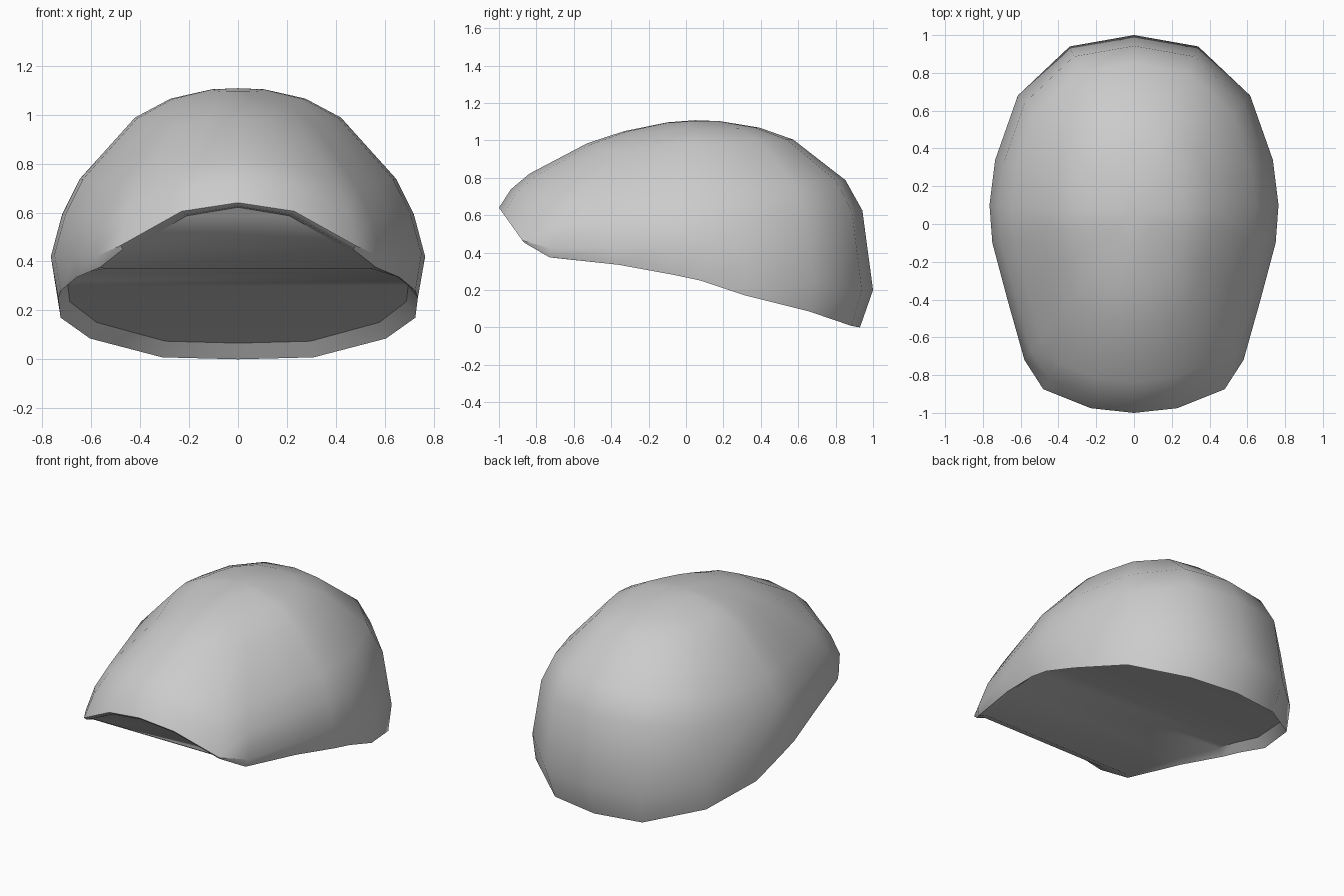
import bpy, bmesh, math

if "Cube" in bpy.data.objects:
    bpy.data.objects.remove(bpy.data.objects["Cube"])

# Right half of the shell, from front centre to back centre
widest = [(0, -1, .64), (.23, -.975, .605), (.48, -.875, .465), (.58, -.72, .42),
          (.67, -.4, .42), (.75, -.1, .43), (.765, .1, .42), (.735, .34, .35),
          (.615, .68, .25), (.34, .94, .2), (0, 1, .2)]
rim = [(0, -.985, .625), (.22, -.96, .59), (.47, -.86, .45), (.565, -.73, .375),
       (.66, -.36, .335), (.725, -.06, .28), (.735, .08, .25), (.725, .32, .17),
       (.605, .66, .085), (.31, .885, .008), (0, .93, 0)]
CROWN_Y, CROWN_Z = .05, 1.108
RINGS = [.94, .845, .55, .36, .14]


def dome_point(w, s):
    """Point on the dome between the widest ring (s=1) and the crown (s=0)."""
    x, y, z = w
    t = abs(y)
    if y > 0:
        t = t * t * (3 - 2 * t)
    end_a, end_b = (1.7, .68) if y < 0 else (2.1, .36)
    a, b = 2.4 + (end_a - 2.4) * t, .71 + (end_b - .71) * t
    return (x * s, CROWN_Y + (y - CROWN_Y) * s, z + (CROWN_Z - z) * (1 - s ** a) ** b)


def lip_point(p):
    """Rim point folded inward and up, more so towards the back."""
    x, y, z = p
    k = 1 - .04 / math.hypot(x, y)
    return (x * k, y * k, z + .07 * min(1, max(0, y + .7)) - .004)


def full_loop(half):
    return half + [(-x, y, z) for x, y, z in half[-2:0:-1]]


bm = bmesh.new()
lip = [lip_point(p) for p in rim]
halves = [lip, rim, widest] + [[dome_point(w, s) for w in widest] for s in RINGS]
loops = [[bm.verts.new(p) for p in full_loop(h)] for h in halves]
n = len(loops[0])

# Outer wall and inward-folded lip
for a, b in zip(loops, loops[1:]):
    for i in range(n):
        j = (i + 1) % n
        bm.faces.new((a[i], a[j], b[j], b[i]))

# Crown fan
crown = bm.verts.new((0, CROWN_Y, CROWN_Z))
for i in range(n):
    bm.faces.new((loops[-1][i], loops[-1][(i + 1) % n], crown))

# Underside, bridged from side to side
under = loops[0]
for i in range(n // 2):
    corners = [under[i], under[-i % n], under[(-i - 1) % n], under[i + 1]]
    bm.faces.new(list(dict.fromkeys(corners)))

bmesh.ops.recalc_face_normals(bm, faces=bm.faces)
mesh = bpy.data.meshes.new("hair_cap")
bm.to_mesh(mesh)
bm.free()
cap = bpy.data.objects.new("hair_cap", mesh)
bpy.context.collection.objects.link(cap)
bpy.context.view_layer.objects.active = cap
cap.select_set(True)
bpy.ops.object.shade_smooth_by_angle(angle=math.radians(40))
